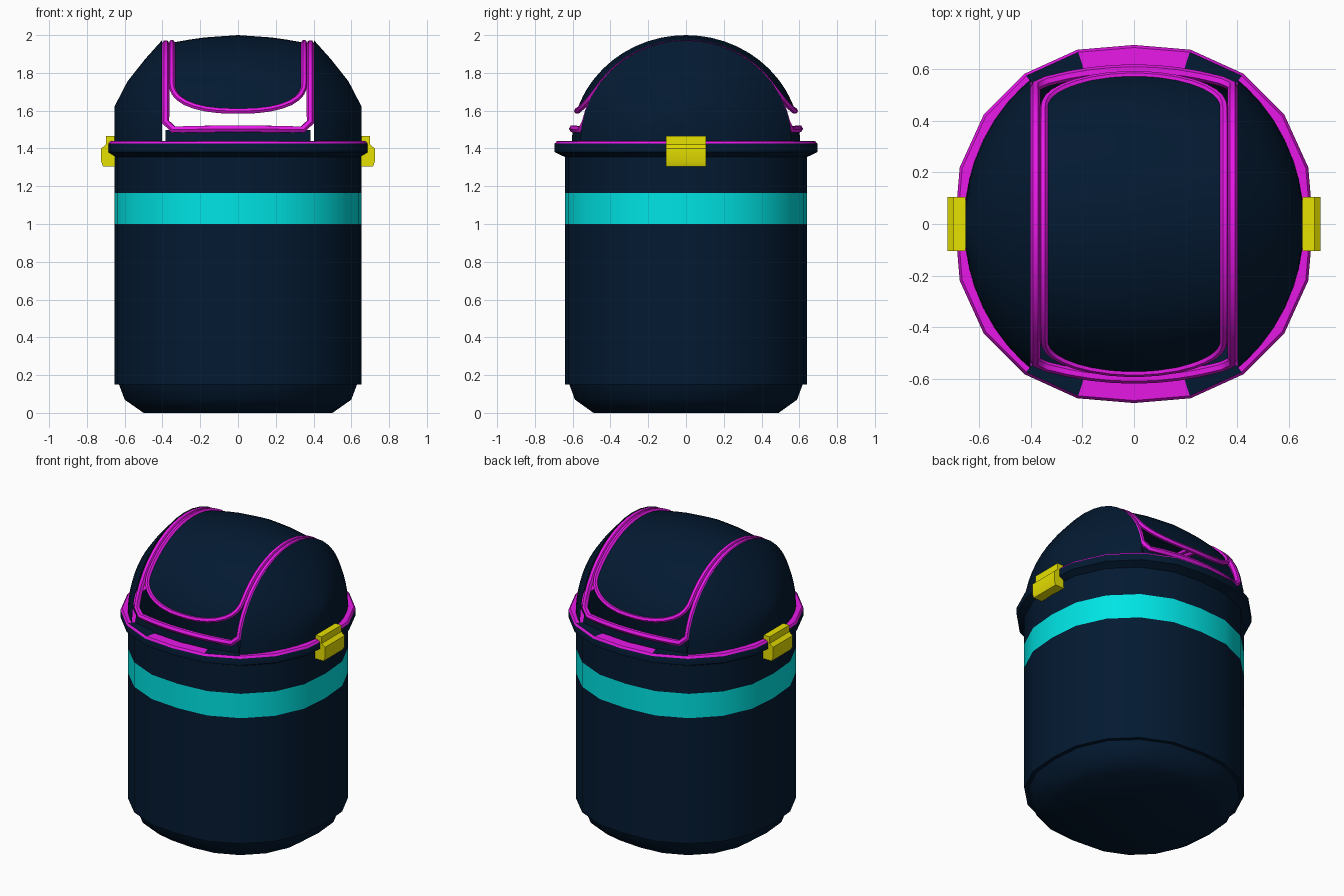
import bpy, bmesh, math
from math import sin, cos, pi, sqrt

cube = bpy.data.objects.get("Cube")
if cube:
    bpy.data.objects.remove(cube, do_unlink=True)


def material(name, rgb):
    m = bpy.data.materials.new(name)
    m.use_nodes = True
    m.diffuse_color = (*rgb, 1)
    m.node_tree.nodes["Principled BSDF"].inputs["Base Color"].default_value = (*rgb, 1)
    return m


NAVY = material("dark navy", (0.001, 0.010, 0.031))
TEAL = material("bright teal", (0.0, 0.78, 0.78))
PINK = material("bright magenta", (0.90, 0.01, 0.90))
YELLOW = material("yellow", (0.82, 0.77, 0.0))


def finish(name, bm, mats, angle=40, rule=None):
    bmesh.ops.recalc_face_normals(bm, faces=bm.faces)
    if rule:
        for f in bm.faces:
            f.material_index = rule(f.calc_center_median())
    me = bpy.data.meshes.new(name)
    bm.to_mesh(me)
    bm.free()
    ob = bpy.data.objects.new(name, me)
    bpy.context.collection.objects.link(ob)
    for m in mats:
        me.materials.append(m)
    bpy.ops.object.select_all(action='DESELECT')
    ob.select_set(True)
    bpy.context.view_layer.objects.active = ob
    bpy.ops.object.shade_smooth_by_angle(angle=math.radians(angle))


def bridge(bm, rows, closed=False):
    """Skin neighbouring rows of points with quads."""
    rows = [[bm.verts.new(p) for p in row] for row in rows]
    for r0, r1 in zip(rows, rows[1:]):
        n = len(r0)
        for i in range(n if closed else n - 1):
            j = (i + 1) % n
            bm.faces.new((r0[i], r0[j], r1[j], r1[i]))
    return rows


# Dome surface: arches across y whose width and height vary along x
RIM_Z = 1.43
SHELL_X = .402
CREST = [(0, .57), (.2, .556), (.385, .524), (SHELL_X, .543), (.49, .445), (.585, .325), (.655, .19)]


def dome(x, a):
    ax = abs(x)
    for (x0, h0), (x1, h1) in zip(CREST, CREST[1:]):
        if ax <= x1 + 1e-6:
            h = h0 + (h1 - h0) * (ax - x0) / (x1 - x0)
            break
    # the outer shells stand slightly proud of the flap and its frame
    w = .605 - .4 * x * x if ax < SHELL_X else 1.07 * sqrt(.66 ** 2 - x * x)
    return (x, w * sin(a), RIM_Z + h * cos(a))


# Bin body with base, coloured band, flared rim and inner wall
SIDES = 20
profile = [(.5, 0), (.6, .07), (.63, .15), (.655, .15), (.655, 1.0), (.655, 1.165),
           (.655, 1.355), (.695, 1.38), (.695, 1.425), (.685, 1.438), (.62, 1.44),
           (.635, 1.35), (.635, .16)]


def ring(r, z):
    points = []
    for i in range(SIDES):
        t = 2 * pi * i / SIDES
        rr = r * (1 + .04 * abs(sin(2 * t)))    # slightly squared plan
        points.append((rr * cos(t), rr * sin(t) * (.98 if z < 1.36 else 1), z))
    return points


bm = bmesh.new()
rows = bridge(bm, [ring(r, z) for r, z in profile], closed=True)
bm.faces.new(rows[0])


def body_colour(c):
    if 1.0 < c.z < 1.165:
        return 1
    if c.z > 1.43:
        off_axis = math.degrees(math.atan2(abs(c.x), abs(c.y)))
        return 0 if 18 < off_axis < 36 and c.z > 1.435 else 2
    return 0


finish("bin_body", bm, [NAVY, TEAL, PINK], rule=body_colour)

# Rounded shell on each side of the lid
STEPS = 20
for side, label in ((1, "left"), (-1, "right")):
    bm = bmesh.new()
    rows = bridge(bm, [[dome(side * x, -pi / 2 + pi * i / STEPS) for i in range(STEPS + 1)]
                       for x in (SHELL_X, .44, .49, .54, .585, .62, .64, .655)])
    bm.faces.new(rows[-1])
    finish("lid_shell_" + label, bm, [NAVY], 60)

# Low sill below each opening
for s, label in ((-1, "front"), (1, "back")):
    bm = bmesh.new()
    bridge(bm, [[dome(-.385 + .77 * i / 8, s * a) for i in range(9)] for a in (1.44, pi / 2)])
    finish("lid_sill_" + label, bm, [NAVY])

# Swinging flap with rounded ends
HALF, STRAIGHT, END = .35, .93, 1.27


def flap_half(a):
    t = max(0, (abs(a) - STRAIGHT) / (END - STRAIGHT))
    return HALF * max(0, 1 - t ** 2.4) ** (1 / 2.4)


tail = [STRAIGHT + (END - STRAIGHT) * sin(pi / 2 * i / 8) for i in range(1, 9)]
tail[-1] = END - .0005
angles = [-a for a in reversed(tail)] + [STRAIGHT * i / 8 for i in range(-8, 9)] + tail
bm = bmesh.new()
bridge(bm, [[dome(flap_half(a) * k / 4, a) for k in range(-4, 5)] for a in angles])
finish("lid_flap", bm, [NAVY], 60)


def tube(name, points, radius, mat):
    """Closed round moulding through the given points."""
    cu = bpy.data.curves.new(name, 'CURVE')
    cu.dimensions = '3D'
    cu.bevel_depth = radius
    cu.bevel_resolution = 1
    sp = cu.splines.new('POLY')
    sp.points.add(len(points) - 1)
    for p, co in zip(sp.points, points):
        p.co = (*co, 1)
    sp.use_cyclic_u = True
    tmp = bpy.data.objects.new(name + "_path", cu)
    bpy.context.collection.objects.link(tmp)
    me = bpy.data.meshes.new_from_object(tmp.evaluated_get(bpy.context.evaluated_depsgraph_get()))
    bpy.data.objects.remove(tmp, do_unlink=True)
    bm = bmesh.new()
    bm.from_mesh(me)
    bpy.data.meshes.remove(me)
    finish(name, bm, [mat], 50, rule=lambda c: 0)


# Moulding around the flap edge
edge = [dome(flap_half(a), a) for a in angles] + [dome(-flap_half(a), a) for a in reversed(angles)]
tube("flap_trim", edge, .016, PINK)

# Frame around the opening, with chamfered lower corners
FX, FA = .383, 1.44
right_run = [(FX, -1.36 + 2.72 * i / 20) for i in range(21)]
cross_run = [(.34 - .68 * i / 8, FA) for i in range(9)]
loop = right_run + cross_run
loop += [(-x, -a) for x, a in loop]
tube("opening_frame", [dome(x, a) for x, a in loop], .02, PINK)

# Clips hooked over the rim on both sides
clip = [(.65, 1.305), (.715, 1.305), (.724, 1.33), (.724, 1.40), (.70, 1.42), (.70, 1.465), (.655, 1.465)]
for side, label in ((1, "left"), (-1, "right")):
    bm = bmesh.new()
    rows = bridge(bm, [[(side * x, y, z) for x, z in clip] for y in (-.105, .105)], closed=True)
    for row in rows:
        bm.faces.new(row)
    finish("rim_clip_" + label, bm, [YELLOW], 30)
